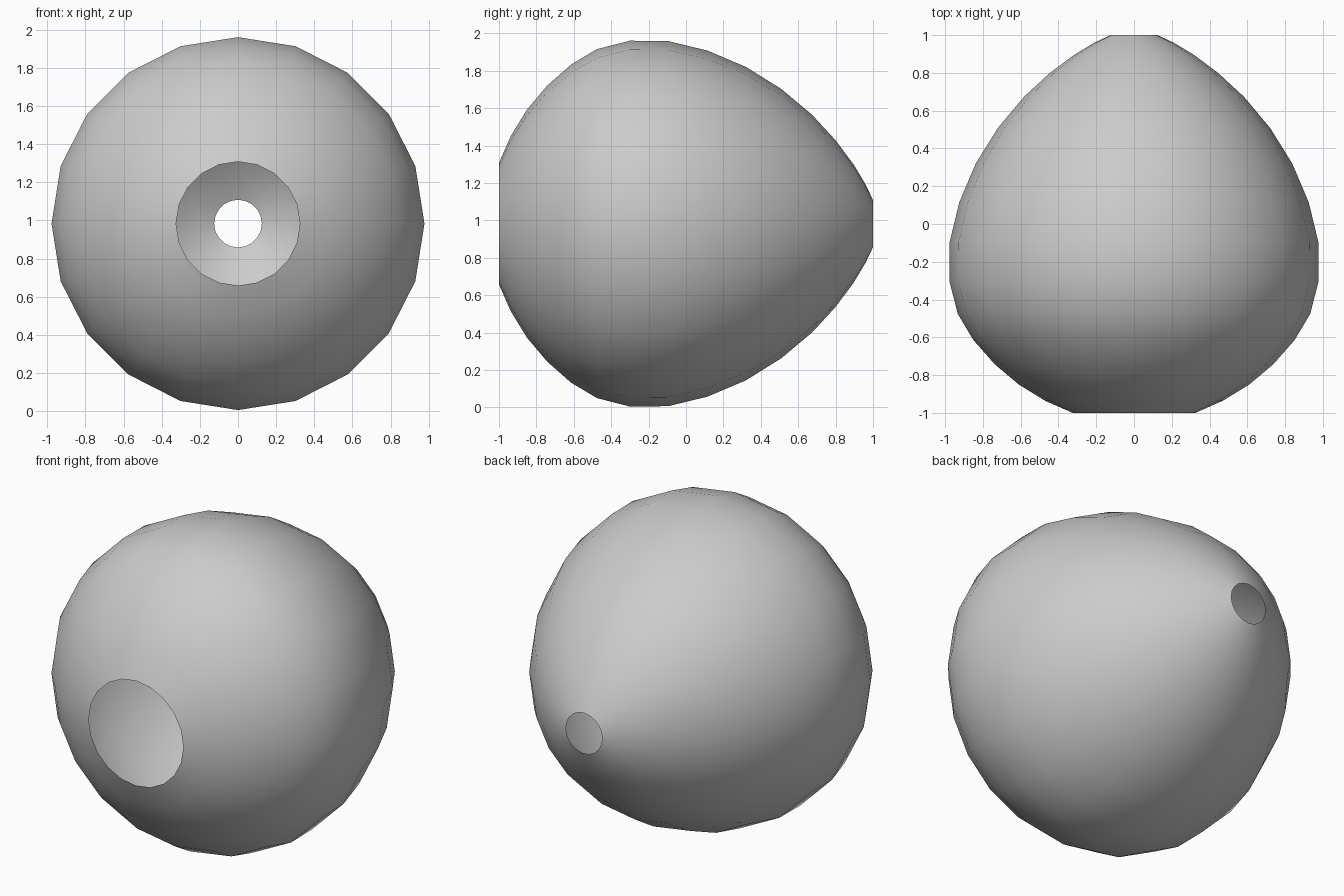
import bpy, bmesh
from math import sin, cos, tau

if "Cube" in bpy.data.objects:
    bpy.data.objects.remove(bpy.data.objects["Cube"])

SIDES = 20
CENTRE_Z = 0.983

# Shell profile: (y, radius) from the wide front opening to the small back hole
PROFILE = [(-1.0, 0.325), (-0.936, 0.47), (-0.85, 0.61), (-0.743, 0.737),
           (-0.615, 0.85), (-0.476, 0.933), (-0.30, 0.978), (-0.095, 0.976),
           (0.115, 0.925), (0.32, 0.838), (0.508, 0.721), (0.674, 0.582),
           (0.80, 0.445), (0.895, 0.318), (0.96, 0.21), (1.0, 0.125)]

# Revolve the open profile around the y axis
bm = bmesh.new()
rings = [[bm.verts.new((r * sin(tau * i / SIDES), y,
                        CENTRE_Z + r * cos(tau * i / SIDES)))
          for i in range(SIDES)] for y, r in PROFILE]
for a, b in zip(rings, rings[1:]):
    for i in range(SIDES):
        j = (i + 1) % SIDES
        bm.faces.new((a[i], a[j], b[j], b[i]))

# Make the normals point outwards and shade smooth
bm.normal_update()
face = max(bm.faces, key=lambda f: f.calc_center_median().z)
if face.normal.z < 0:
    bmesh.ops.reverse_faces(bm, faces=bm.faces[:])
for f in bm.faces:
    f.smooth = True

mesh = bpy.data.meshes.new("rounded_shell")
bm.to_mesh(mesh)
bm.free()
shell = bpy.data.objects.new("rounded_shell", mesh)
bpy.context.collection.objects.link(shell)
